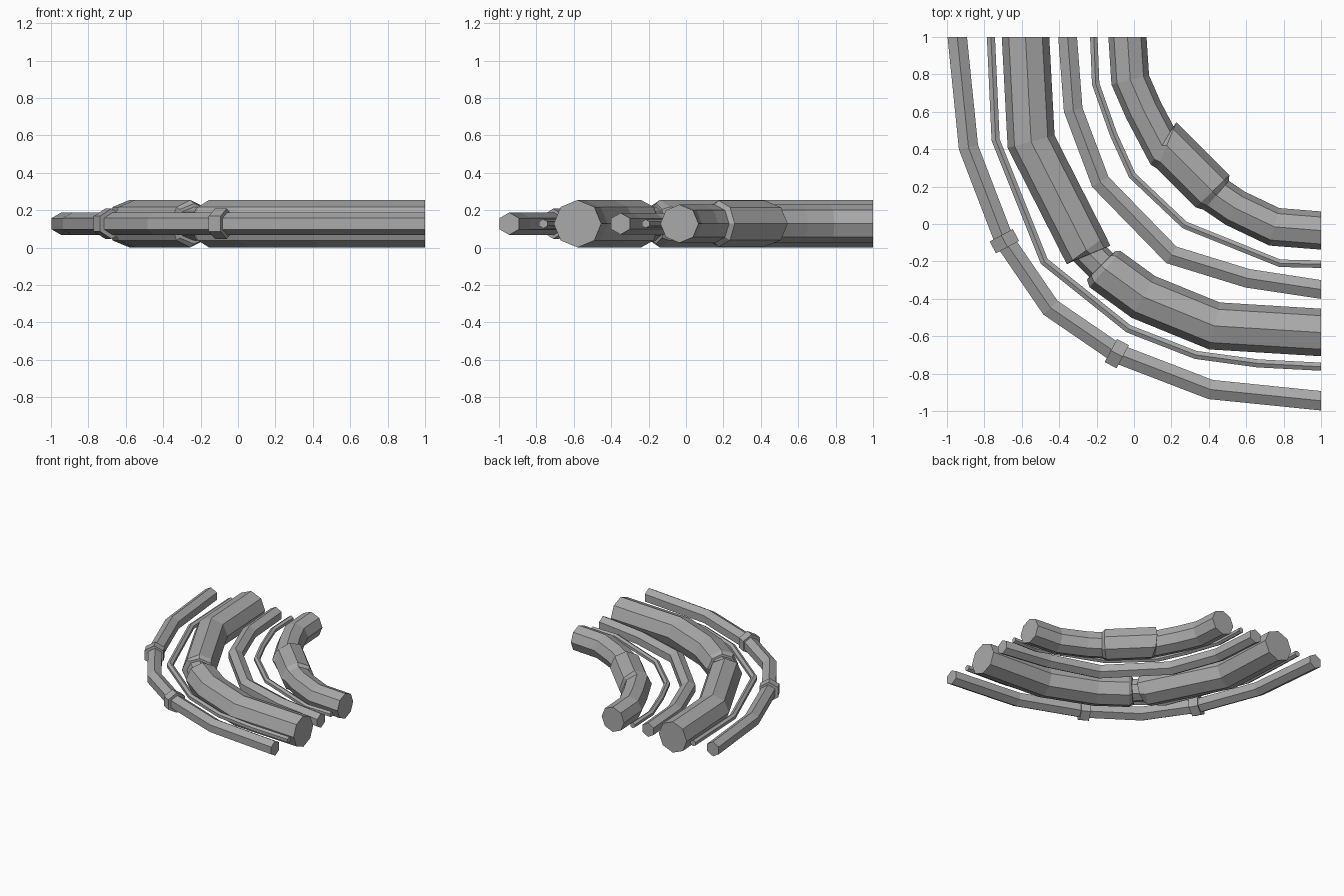
import bpy, bmesh, math
from mathutils import Vector

cube = bpy.data.objects.get("Cube")
if cube:
    bpy.data.objects.remove(cube, do_unlink=True)

MID_Z = 0.128

grey = bpy.data.materials.new("pipe_grey")
grey.use_nodes = True
grey.diffuse_color = (0.4, 0.4, 0.4, 1)
grey.node_tree.nodes["Principled BSDF"].inputs["Base Color"].default_value = (0.4, 0.4, 0.4, 1)


def sweep(name, path, sides, start=(0, -1), end=(1, 0)):
    """Sweep a polygon, ridge upward, along (x, y, radius) points with mitred bends."""
    pts = [Vector(p[:2]) for p in path]
    bm = bmesh.new()
    rings = []
    last = len(pts) - 1
    for i, p in enumerate(pts):
        if i in (0, last):
            tangent = Vector(start if i == 0 else end).normalized()
            stretch = 1
        else:
            before = (p - pts[i - 1]).normalized()
            tangent = (before + (pts[i + 1] - p).normalized()).normalized()
            stretch = 1 / tangent.dot(before)
        across = Vector((-tangent.y, tangent.x))
        ring = []
        for k in range(sides):
            a = math.tau * k / sides
            xy = p + across * (path[i][2] * stretch * math.sin(a))
            ring.append(bm.verts.new((xy.x, xy.y, MID_Z + path[i][2] * math.cos(a))))
        rings.append(ring)
    for a, b in zip(rings, rings[1:]):
        for k in range(sides):
            n = (k + 1) % sides
            bm.faces.new((a[k], a[n], b[n], b[k]))
    bm.faces.new(rings[0])
    bm.faces.new(rings[-1])
    bmesh.ops.recalc_face_normals(bm, faces=bm.faces)
    mesh = bpy.data.meshes.new(name)
    bm.to_mesh(mesh)
    bm.free()
    mesh.materials.append(grey)
    obj = bpy.data.objects.new(name, mesh)
    bpy.context.collection.objects.link(obj)
    return obj


def even(radius, points):
    return [(x, y, radius) for x, y in points]


# Outer pipe, symmetric about the diagonal
half = [(-.945, 1), (-.885, .41), (-.695, -.085)]
sweep("outer_pipe", even(.06, half + [(-.447, -.447)] + [(y, x) for x, y in reversed(half)]), 6)

# Clamp rings on the outer pipe
for name, centre, d in (("left_clamp", Vector((-.092, -.693)), Vector((.88, -.47))),
                        ("right_clamp", Vector((-.693, -.092)), Vector((.47, -.88)))):
    ends = [centre - d * .036, centre + d * .036]
    sweep(name, even(.081, ends), 6, d, d)

# Thin pipes either side of the main pipe
sweep("outer_thin_pipe", even(.025, [(-.765, 1), (-.74, .45), (-.48, -.2), (-.03, -.56),
                                     (.33, -.70), (.66, -.745), (1, -.763)]), 6)
sweep("inner_thin_pipe", even(.023, [(-.215, 1), (-.205, .75), (-.11, .48), (-.01, .26),
                                     (.27, -.005), (.78, -.21), (1, -.215)]), 6)

# Medium pipe
sweep("medium_pipe", even(.058, [(-.355, 1), (-.325, .61), (-.18, .225), (.2, -.165),
                                 (.605, -.29), (1, -.35)]), 6)

# Main pipe with a narrow chamfered neck
sweep("main_pipe", [(-.58, 1, .127), (-.55, .44, .127), (-.255, -.14, .127),
                    (-.235, -.16, .108), (-.235, -.161, .09), (-.176, -.22, .09),
                    (-.175, -.221, .108), (-.155, -.241, .127), (.05, -.39, .127),
                    (.43, -.545, .127), (1, -.58, .127)], 8)

# Inner pipe with a thicker sleeve
sweep("inner_pipe", [(-.035, 1, .102), (-.02, .77, .102), (.05, .61, .102),
                     (.15, .42, .102), (.175, .425, .125)][:4]
      + [(.175, .42, .124), (.42, .175, .124), (.44, .153, .102), (.54, .085, .102),
         (.75, -.015, .102), (1, -.035, .102)], 8)
